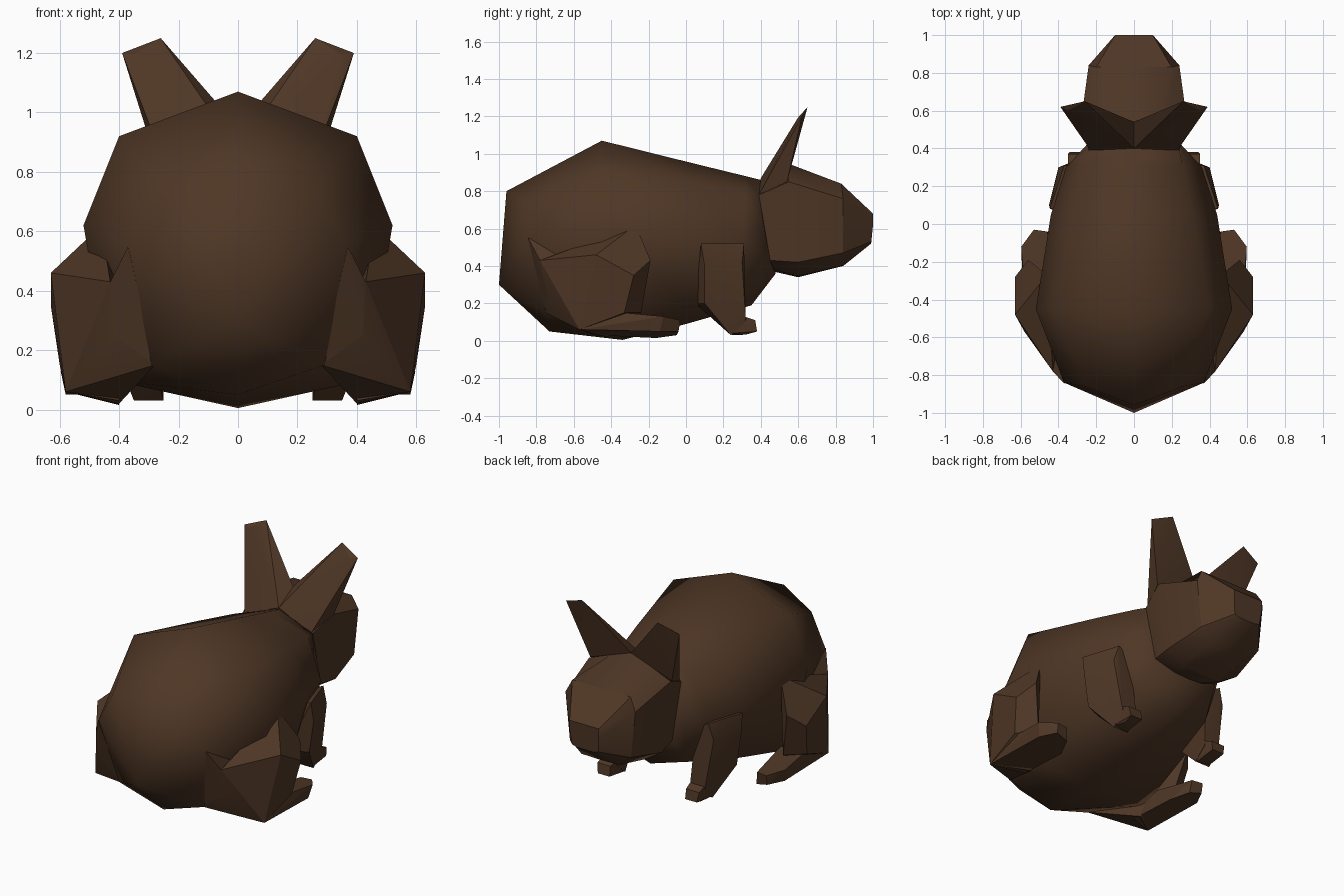
import bpy, bmesh, math

fur = bpy.data.materials.new("dark brown fur")
fur.diffuse_color = (0.078, 0.038, 0.019, 1)


def finish(name, bm, angle=None):
    bmesh.ops.recalc_face_normals(bm, faces=bm.faces[:])
    me = bpy.data.meshes.new(name)
    bm.to_mesh(me)
    bm.free()
    me.materials.append(fur)
    ob = bpy.data.objects.new(name, me)
    bpy.context.collection.objects.link(ob)
    if angle:
        bpy.ops.object.select_all(action='DESELECT')
        ob.select_set(True)
        bpy.context.view_layer.objects.active = ob
        bpy.ops.object.shade_smooth_by_angle(angle=math.radians(angle))
    return ob


def loft(name, halves, tip=None, angle=None):
    """Skin mirrored half cross-sections, listed from top centre to bottom centre."""
    bm = bmesh.new()
    rings = []
    for half in halves:
        full = half + [(-x, y, z) for x, y, z in half[-2:0:-1]]
        rings.append([bm.verts.new(p) for p in full])
    n = len(rings[0])
    for a, b in zip(rings, rings[1:]):
        for i in range(n):
            j = (i + 1) % n
            bm.faces.new((a[i], a[j], b[j], b[i]))
    if tip:
        t = bm.verts.new(tip)
        for i in range(n):
            bm.faces.new((rings[0][i], rings[0][(i + 1) % n], t))
    else:
        bm.faces.new(rings[0])
    bm.faces.new(rings[-1])
    return finish(name, bm, angle)


def hull_pair(name, points):
    """Faceted convex block, built on both sides."""
    for side, s in (("right", 1), ("left", -1)):
        bm = bmesh.new()
        for x, y, z in points:
            bm.verts.new((s * x, y, z))
        res = bmesh.ops.convex_hull(bm, input=bm.verts[:])
        junk = {v for v in res["geom_interior"] + res["geom_unused"]
                if isinstance(v, bmesh.types.BMVert)}
        bmesh.ops.delete(bm, geom=list(junk), context='VERTS')
        bmesh.ops.dissolve_limit(bm, angle_limit=math.radians(8),
                                 verts=bm.verts[:], edges=bm.edges[:])
        finish(side + "_" + name, bm, 20)


# Rounded body with a ridged rump
loft("body", [
    [(0, -.96, .80), (.26, -.86, .74), (.37, -.84, .55), (.29, -.75, .15), (0, -.73, .05)],
    [(0, -.45, 1.07), (.40, -.45, .92), (.52, -.45, .62), (.43, -.42, .10), (0, -.34, .005)],
    [(0, .05, .946), (.31, .05, .84), (.44, .05, .55), (.34, .04, .19), (0, 0, .09)],
    [(0, .32, .88), (.255, .32, .795), (.36, .30, .55), (.25, .33, .26), (0, .35, .19)],
    [(0, .40, .86), (.24, .39, .78), (.25, .42, .60), (.22, .45, .43), (0, .48, .36)],
], tip=(0, -1, .30), angle=65)

# Wedge-shaped head with a flat chin
loft("head", [
    [(0, .41, .87), (.12, .40, .83), (.24, .39, .78), (.22, .45, .43), (.10, .47, .38), (0, .47, .37)],
    [(0, .54, .95), (.14, .54, .90), (.28, .55, .85), (.25, .60, .42), (.13, .60, .345), (0, .60, .34)],
    [(0, .83, .84), (.20, .83, .84), (.24, .84, .76), (.21, .84, .47), (.13, .84, .403), (0, .84, .40)],
    [(0, 1, .68), (.10, 1, .68), (.10, 1, .62), (.09, .99, .53), (.06, .99, .52), (0, .99, .52)],
], angle=28)

# Upright splayed ears
hull_pair("ear", [
    (0, .40, .87), (.23, .39, .78), (0, .54, .95), (.28, .54, .85),
    (.26, .65, 1.25), (.39, .62, 1.20), (.35, .60, 1.195)])

# Haunches, with a wedge joining each to the rump
hull_pair("haunch", [
    (.28, -.75, .15), (.42, -.74, .25), (.43, -.78, .43),
    (.63, -.48, .46), (.63, -.28, .35), (.60, -.33, .15), (.58, -.57, .06),
    (.40, -.42, .02), (.56, -.19, .43), (.50, -.24, .15), (.46, -.27, .62)])
hull_pair("hip", [
    (.28, -.75, .15), (.42, -.74, .25), (.43, -.78, .43), (.37, -.845, .55),
    (.30, -.60, .30), (.40, -.60, .45)])

# Long hind feet
hull_pair("hind_foot", [
    (.58, -.57, .06), (.40, -.48, .03), (.58, -.14, .05), (.597, -.12, .13),
    (.53, -.04, .05), (.53, -.03, .11), (.45, -.05, .03), (.46, -.04, .11),
    (.40, -.16, .015), (.58, -.33, .15), (.42, -.33, .15)])

# Front legs, tapering into the shoulder, and paws
hull_pair("front_leg", [
    (.445, .08, .52), (.37, .31, .52), (.30, .10, .50), (.28, .30, .48),
    (.45, .10, .40), (.40, .30, .42),
    (.42, .10, .20), (.30, .05, .20), (.38, .29, .26), (.26, .29, .26),
    (.35, .24, .03), (.25, .24, .03), (.35, .32, .10), (.25, .32, .10)])
hull_pair("front_paw", [
    (.35, .23, .04), (.25, .23, .04), (.35, .31, .13), (.25, .31, .13),
    (.35, .37, .11), (.26, .37, .11), (.34, .38, .05), (.26, .38, .05),
    (.33, .32, .033), (.26, .25, .03)])
